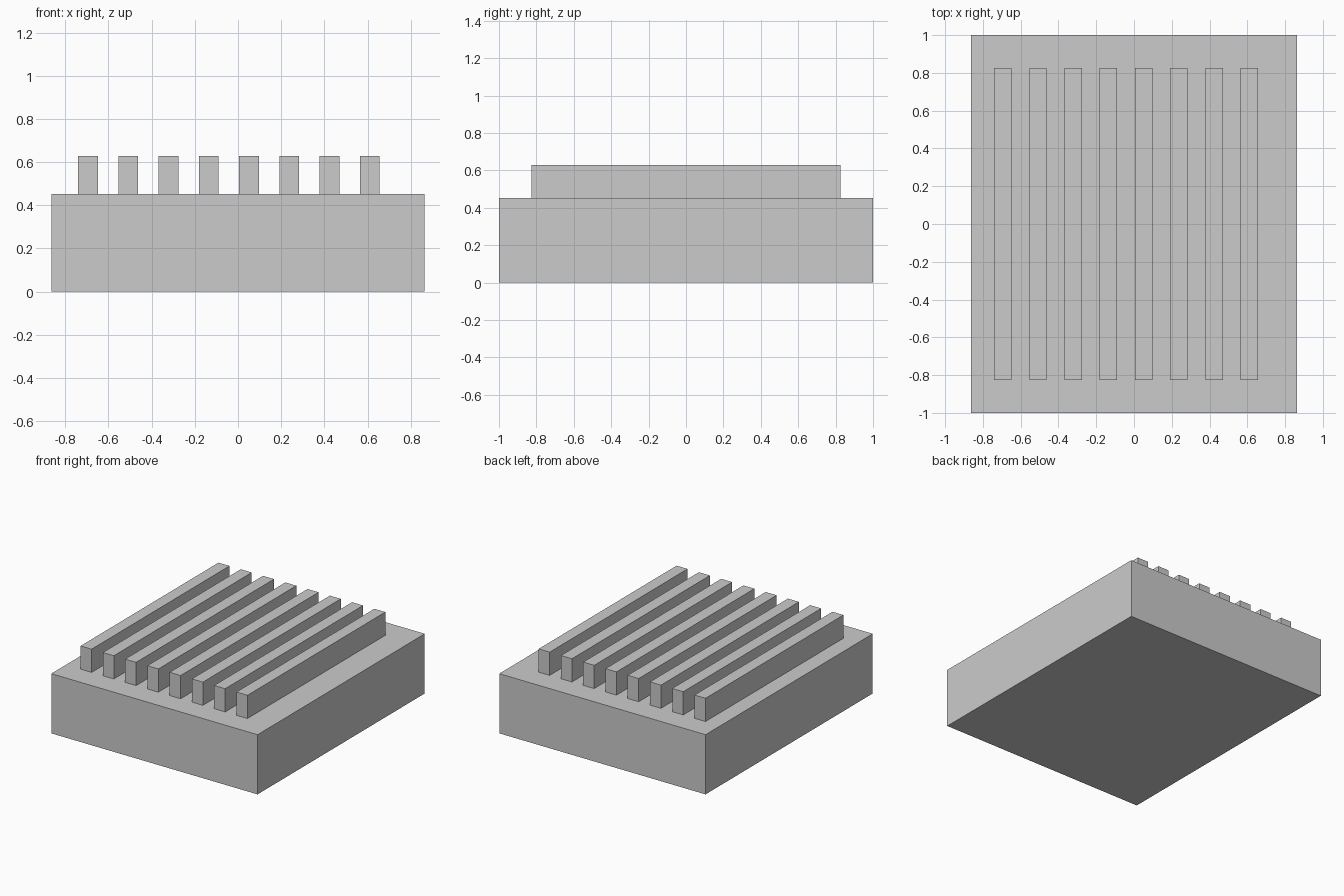
import bpy

if "Cube" in bpy.data.objects:
    bpy.data.objects.remove(bpy.data.objects["Cube"])

def box(name, x0, x1, y0, y1, z0, z1):
    bpy.ops.mesh.primitive_cube_add(size=1, location=((x0 + x1) / 2, (y0 + y1) / 2, (z0 + z1) / 2))
    ob = bpy.context.object
    ob.name = name
    ob.scale = (x1 - x0, y1 - y0, z1 - z0)
    bpy.ops.object.transform_apply(location=False, rotation=False, scale=True)
    return ob

# Solid base block
BASE_TOP = 0.452
box("base", -0.864, 0.864, -1, 1, 0, BASE_TOP)

# Row of eight raised ribs, slightly offset to the left
RIB_WIDTH, PITCH, FIRST = 0.092, 0.1865, -0.741
for i in range(8):
    x = FIRST + i * PITCH
    box(f"rib_{i + 1}", x, x + RIB_WIDTH, -0.825, 0.825, BASE_TOP, 0.628)
